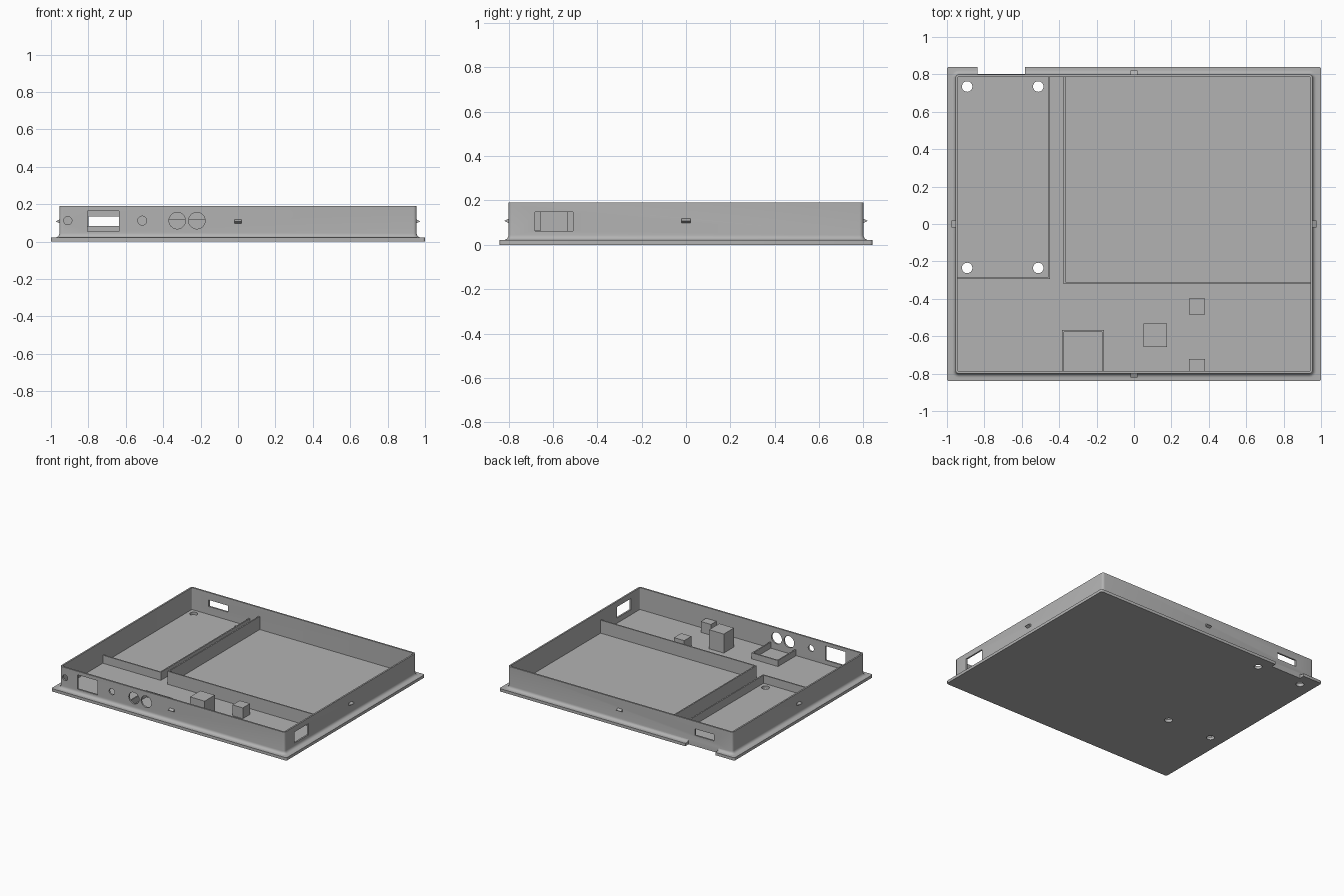
import bpy, bmesh, math
from mathutils import Matrix, Vector

cube = bpy.data.objects.get("Cube")
if cube:
    bpy.data.objects.remove(cube, do_unlink=True)

GREY = (0.45, 0.45, 0.45, 1)
plastic = bpy.data.materials.new("grey plastic")
plastic.use_nodes = True
plastic.diffuse_color = GREY
plastic.node_tree.nodes["Principled BSDF"].inputs["Base Color"].default_value = GREY

HX, HY = 0.955, 0.80        # outer wall half sizes
IX, IY = 0.943, 0.787       # inner wall half sizes
FLOOR, TOP = 0.022, 0.19


def finish(name, bm):
    bmesh.ops.recalc_face_normals(bm, faces=bm.faces)
    mesh = bpy.data.meshes.new(name)
    bm.to_mesh(mesh)
    bm.free()
    mesh.materials.append(plastic)
    obj = bpy.data.objects.new(name, mesh)
    bpy.context.collection.objects.link(obj)
    return obj


def add_box(bm, x0, x1, y0, y1, z0, z1):
    centre = Vector((x0 + x1, y0 + y1, z0 + z1)) / 2
    size = (x1 - x0, y1 - y0, z1 - z0, 1)
    bmesh.ops.create_cube(bm, size=1, matrix=Matrix.Translation(centre) @ Matrix.Diagonal(size))


def box(name, *bounds):
    bm = bmesh.new()
    add_box(bm, *bounds)
    return finish(name, bm)


def add_cylinder(bm, centre, radius, depth, rotation=Matrix()):
    bmesh.ops.create_cone(bm, cap_ends=True, segments=32, radius1=radius, radius2=radius,
                          depth=depth, matrix=Matrix.Translation(centre) @ rotation)


def rounded_loop(bm, hx, hy, z, r, steps=4):
    verts = []
    for quarter, (sx, sy) in enumerate([(1, 1), (-1, 1), (-1, -1), (1, -1)]):
        for i in range(steps + 1):
            a = math.pi / 2 * (quarter + i / steps)
            verts.append(bm.verts.new((sx * (hx - r) + r * math.cos(a),
                                       sy * (hy - r) + r * math.sin(a), z)))
    return verts


# Tray: flange, fillet, walls and floor lofted as one solid
FILLET = 0.022
sections = [(1.0, 0.84, 0, 0.012), (1.0, 0.84, FLOOR, 0.012)]
for i in range(6):
    a = math.pi / 2 * i / 5
    out = FILLET * (1 - math.sin(a))
    sections.append((HX + out, HY + out, FLOOR + FILLET * (1 - math.cos(a)), 0.018 + out))
sections += [(HX, HY, TOP, 0.018), (IX, IY, TOP, 0.006), (IX, IY, FLOOR, 0.006)]
bm = bmesh.new()
loops = [rounded_loop(bm, *s) for s in sections]
for low, high in zip(loops, loops[1:]):
    for i in range(len(low)):
        j = (i + 1) % len(low)
        bm.faces.new((low[i], low[j], high[j], high[i]))
bm.faces.new(loops[0])
bm.faces.new(loops[-1])
tray = finish("tray", bm)

# Openings: ports, round sockets, screw holes and flange notch
bm = bmesh.new()
add_box(bm, -0.805, -0.635, -0.85, -0.75, 0.053, 0.163)
add_box(bm, -0.80, -0.635, 0.75, 0.85, 0.083, 0.133)
add_box(bm, 0.9, 1.0, -0.68, -0.51, 0.062, 0.147)
add_box(bm, -0.837, -0.582, HY + 0.001, 0.9, -0.1, 0.06)
upright = Matrix.Rotation(math.pi / 2, 4, 'X')
for x, radius in [(-0.91, 0.022), (-0.512, 0.024), (-0.325, 0.044), (-0.22, 0.044)]:
    add_cylinder(bm, (x, -HY, 0.112), radius, 0.1, upright)
for x in (-0.892, -0.512):
    for y in (0.735, -0.235):
        add_cylinder(bm, (x, y, 0), 0.028, 0.12)
cutter = finish("opening_cutter", bm)
cutter.hide_render = True
cut = tray.modifiers.new("openings", 'BOOLEAN')
cut.operation, cut.solver, cut.object = 'DIFFERENCE', 'EXACT', cutter
bpy.context.view_layer.objects.active = tray
tray.select_set(True)
bpy.ops.object.modifier_apply(modifier=cut.name)
bpy.data.objects.remove(cutter, do_unlink=True)
bpy.ops.object.shade_smooth_by_angle(angle=math.radians(30))

# Inner dividers: tall for the large bay, low for the narrow bay
BASE = FLOOR - 0.005
box("large_bay_side", -0.376, -0.366, -0.32, IY + 0.003, BASE, 0.122)
box("large_bay_front", -0.37, IX + 0.003, -0.32, -0.31, BASE, 0.122)
box("narrow_bay_side", -0.46, -0.45, -0.295, IY + 0.003, BASE, 0.084)
box("narrow_bay_front", -IX - 0.003, -0.452, -0.295, -0.285, BASE, 0.084)

# Low frame behind the round sockets
box("socket_frame_back", -0.385, -0.16, -0.577, -0.567, BASE, 0.068)
for side, x in (("right", -0.385), ("left", -0.17)):
    box("socket_frame_" + side, x, x + 0.01, -IY - 0.003, -0.57, BASE, 0.068)

# Support blocks
box("tall_block", 0.052, 0.177, -0.657, -0.533, BASE, 0.168)
box("rear_support", 0.293, 0.38, -0.485, -0.397, BASE, 0.105)
box("front_support", 0.293, 0.38, -IY - 0.003, -0.722, BASE, 0.105)

# Snap wedges centred on each wall
for name, angle, reach in (("left", 0, HX), ("back", 90, HY), ("right", 180, HX), ("front", 270, HY)):
    bm = bmesh.new()
    ends = [[bm.verts.new((reach + dx, y, 0.108 + dz))
             for dx, dz in ((-0.004, -0.012), (0.02, 0), (-0.004, 0.012))] for y in (-0.02, 0.02)]
    for end in ends:
        bm.faces.new(end)
    for i in range(3):
        j = (i + 1) % 3
        bm.faces.new((ends[0][i], ends[0][j], ends[1][j], ends[1][i]))
    bmesh.ops.rotate(bm, verts=bm.verts, matrix=Matrix.Rotation(math.radians(angle), 3, 'Z'))
    finish("snap_" + name, bm)
